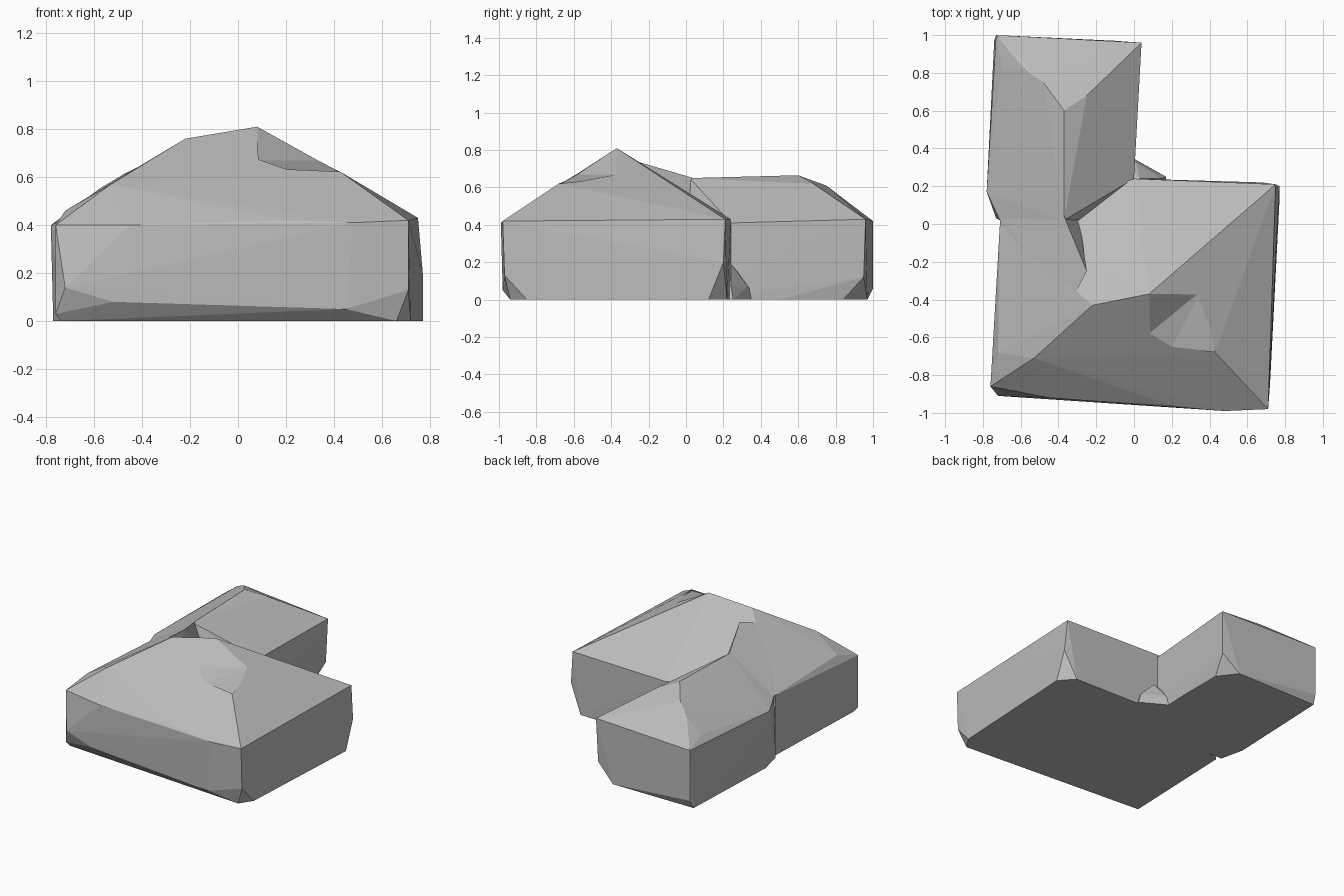
import bpy
import bmesh

default_cube = bpy.data.objects.get("Cube")
if default_cube:
    bpy.data.objects.remove(default_cube, do_unlink=True)

# One plain stone colour
stone = bpy.data.materials.new("stone_grey")
stone.use_nodes = True
stone_colour = (0.5, 0.5, 0.5, 1)
stone.diffuse_color = stone_colour
stone.node_tree.nodes["Principled BSDF"].inputs["Base Color"].default_value = stone_colour


def faceted_block(name, *rings):
    """Make a flat-faced convex stone that wraps all the given rings of points."""
    bm = bmesh.new()
    for ring in rings:
        for point in ring:
            bm.verts.new(point)
    hull = bmesh.ops.convex_hull(bm, input=bm.verts[:])
    unused = {v for v in hull["geom_interior"] + hull["geom_unused"]
              if isinstance(v, bmesh.types.BMVert)}
    bmesh.ops.delete(bm, geom=list(unused), context="VERTS")
    bmesh.ops.recalc_face_normals(bm, faces=bm.faces[:])
    mesh = bpy.data.meshes.new(name)
    bm.to_mesh(mesh)
    bm.free()
    mesh.materials.append(stone)
    block = bpy.data.objects.new(name, mesh)
    bpy.context.scene.collection.objects.link(block)
    return block


def combine(target, tool, operation):
    """Join a block to the target, or carve it away, and drop the helper."""
    modifier = target.modifiers.new("combine", "BOOLEAN")
    modifier.operation = operation
    modifier.solver = "EXACT"
    modifier.object = tool
    bpy.context.view_layer.update()
    depsgraph = bpy.context.evaluated_depsgraph_get()
    result = bpy.data.meshes.new_from_object(target.evaluated_get(depsgraph))
    target.modifiers.clear()
    target.data = result
    bpy.data.objects.remove(tool, do_unlink=True)


# Broad front mass with an undercut foot and a hipped top
main_foot = [(-.74, -.84, 0), (-.5, -.85, 0), (.1, -.9, 0), (.66, -.94, 0),
             (.72, -.85, 0), (.77, .12, 0), (.68, .22, 0), (0, .24, 0), (-.71, 0, 0)]
main_belly = [(-.76, -.86, .03), (-.72, -.91, .14), (-.52, -.92, .08),
              (.45, -.98, .05), (.71, -.97, .13), (.77, .2, .2)]
main_eaves = [(-.76, -.86, .4), (-.45, -.92, .4), (.2, -.96, .42), (.48, -.99, .41),
              (.71, -.98, .42), (.75, .21, .43), (0, .24, .43), (-.71, 0, .43)]
main_roof = [(-.72, -.68, .46), (-.53, -.71, .57), (-.22, -.43, .76),
             (.08, -.37, .81), (.53, 0, .54), (.43, -.68, .62)]
rock = faceted_block("l_shaped_rock", main_foot, main_belly, main_eaves, main_roof)

# Shallow chip broken out of the front right hip
chip = faceted_block("hip_chip", [(.08, -.37, .81), (.36, -.35, .67), (.43, -.68, .61),
                                  (.2, -.65, .63), (.08, -.58, .67), (.4, -.6, .9)])
combine(rock, chip, "DIFFERENCE")

# Narrow rear mass with its own hipped ridge
wing_foot = [(-.73, .03, 0), (-.77, .2, 0), (-.74, .97, 0), (-.1, .97, 0),
             (.0, .84, 0), (.0, .5, 0), (-.02, .03, 0)]
wing_eaves = [(-.71, .02, .43), (-.78, .17, .4), (-.73, 1, .42), (.04, .96, .43),
              (.03, .95, .12), (0, .62, .42), (0, .24, .41), (-.73, 1, .06)]
wing_ridge = [(-.37, .02, .65), (-.37, .6, .665), (-.25, .68, .62),
              (-.48, .75, .61), (-.58, .82, .55), (-.7, .83, .46)]
wing = faceted_block("rear_mass", wing_foot, wing_eaves, wing_ridge)
combine(rock, wing, "UNION")

# Saddle that carries the rear ridge into the front roof
saddle = faceted_block("ridge_saddle",
                       [(-.36, -.46, .67), (-.25, -.25, .735), (-.37, .04, .65)],
                       [(-.71, .05, .43), (-.7, -.5, .43), (-.3, .1, .4)],
                       [(-.6, -.4, .2), (-.6, .1, .2), (-.3, -.2, .2)])
combine(rock, saddle, "UNION")

# Small rubble wedge in the inner corner
rubble = faceted_block("corner_rubble",
                       [(-.1, .2, 0), (.17, .2, 0), (.17, .25, 0), (.01, .34, 0), (-.1, .4, 0)],
                       [(.14, .24, .08), (.01, .33, .07), (-.05, .2, .2), (.03, .24, .19)])
combine(rock, rubble, "UNION")

# Keep every facet crisp
for face in rock.data.polygons:
    face.use_smooth = False
    face.material_index = 0
